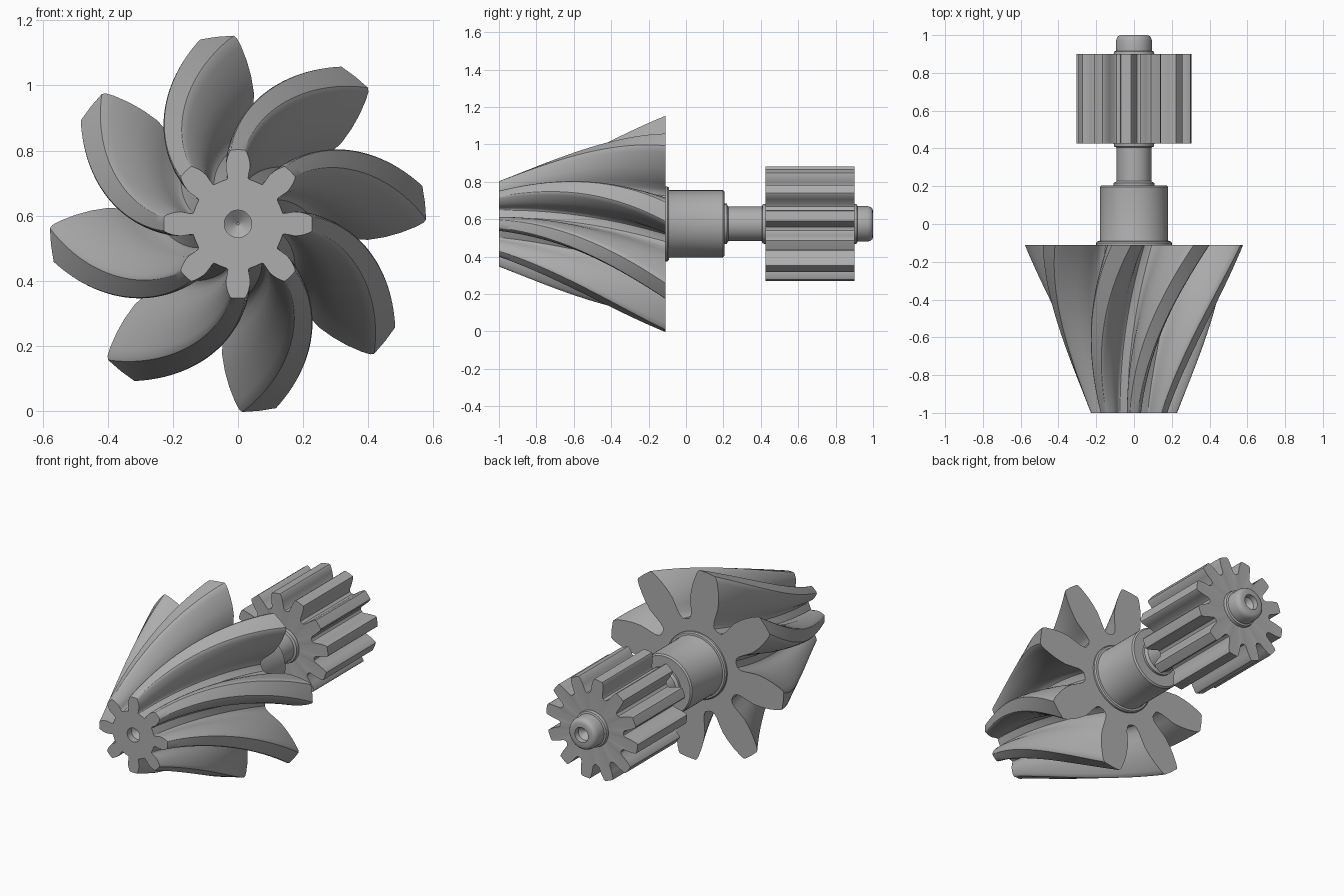
import bpy, bmesh, math

if "Cube" in bpy.data.objects:
    bpy.data.objects.remove(bpy.data.objects["Cube"])

Z0 = 0.575          # height of the shaft axis
steel = bpy.data.materials.new("steel_grey")
steel.diffuse_color = (0.42, 0.42, 0.42, 1)
steel.use_nodes = True
steel.node_tree.nodes["Principled BSDF"].inputs["Base Color"].default_value = steel.diffuse_color


def loft(name, rings, angle=30):
    """Skin a list of rings; a ring is a y plus a list of (radius, angle)."""
    bm = bmesh.new()
    loops = [[bm.verts.new((r * math.cos(a), y, Z0 + r * math.sin(a))) for r, a in pts]
             for y, pts in rings]
    for p, q in zip(loops, loops[1:]):
        for i in range(len(p)):
            j = (i + 1) % len(p)
            bm.faces.new((p[i], p[j], q[j], q[i]))
    for end in (loops[0], loops[-1]):
        bm.faces.new(end)
    bmesh.ops.recalc_face_normals(bm, faces=bm.faces)
    me = bpy.data.meshes.new(name)
    bm.to_mesh(me)
    bm.free()
    me.materials.append(steel)
    ob = bpy.data.objects.new(name, me)
    bpy.context.collection.objects.link(ob)
    bpy.ops.object.select_all(action='DESELECT')
    ob.select_set(True)
    bpy.context.view_layer.objects.active = ob
    bpy.ops.object.shade_smooth_by_angle(angle=math.radians(angle))
    return ob


def circle(r, n, start=0.0):
    return [(r, start + math.tau * i / n) for i in range(n)]


def gear(n, root, tip, half, scale=1.0, turn=0.0):
    """Gear outline from half a tooth: (height fraction, half width)."""
    right = [(root + (tip - root) * f, -w * scale / (root + (tip - root) * f)) for f, w in half]
    tooth = right + [(tip, 0)] + [(r, -a) for r, a in reversed(right)]
    pts = []
    for k in range(n):
        c = turn + math.tau * k / n
        pts.append((root, c - math.pi / n))
        pts += [(r, c + a) for r, a in tooth]
    return pts


# spiral pinion: bulging teeth that grow and twist towards the back
leaf = [(0.01, .087), (0.05, .079), (0.13, .078), (0.28, .087), (0.43, .095), (0.6, .092),
        (0.75, .084), (0.9, .071), (0.975, .061), (1.0, .052)]
sections = []
STEPS = 28
for i in range(STEPS + 1):
    t = i / STEPS
    tip = 0.228 + (0.578 - 0.228) * t
    root = 0.14 + (0.27 - 0.14) * t
    turn = math.radians(90 - 38.5 * t ** 1.25)
    sections.append((-1 + 0.89 * t, gear(8, root, tip, leaf, tip / 0.578, turn)))
count = len(sections[0][1])
first = sections[0][1][0][1]
last = sections[-1][1][0][1]
rings = [(-0.93, circle(0.004, count, first)), (-0.96, circle(0.042, count, first)),
         (-1.0, circle(0.042, count, first)), (-1.0, circle(0.10, count, first))]
rings += sections + [(-0.11, circle(0.15, count, last))]
loft("spiral_pinion", rings, 32)

# stepped shaft with rounded end and centre hole
profile = [(-0.14, .15), (-0.14, .20), (-0.10, .20), (-0.092, .194), (-0.09, .182), (-0.085, .18),
           (0.197, .18), (0.205, .172), (0.205, .108), (0.218, .108), (0.222, .097), (0.228, .092),
           (0.405, .092), (0.41, .105), (0.43, .108), (0.90, .108), (0.913, .105), (0.917, .095),
           (0.972, .095), (0.987, .090), (0.996, .082), (1.0, .070), (1.0, .045),
           (0.97, .042), (0.93, .004)]
loft("shaft", [(y, circle(r, 64)) for y, r in profile], 35)

# straight-toothed drive gear near the back
straight = [(0.02, .047), (0.12, .040), (0.55, .038), (0.92, .033), (1.0, .027)]
outline = gear(12, 0.212, 0.306, straight, 1.0, math.radians(8))
bore = circle(0.09, len(outline), outline[0][1])
loft("drive_gear", [(0.43, bore), (0.425, outline), (0.90, outline), (0.895, bore)], 32)
